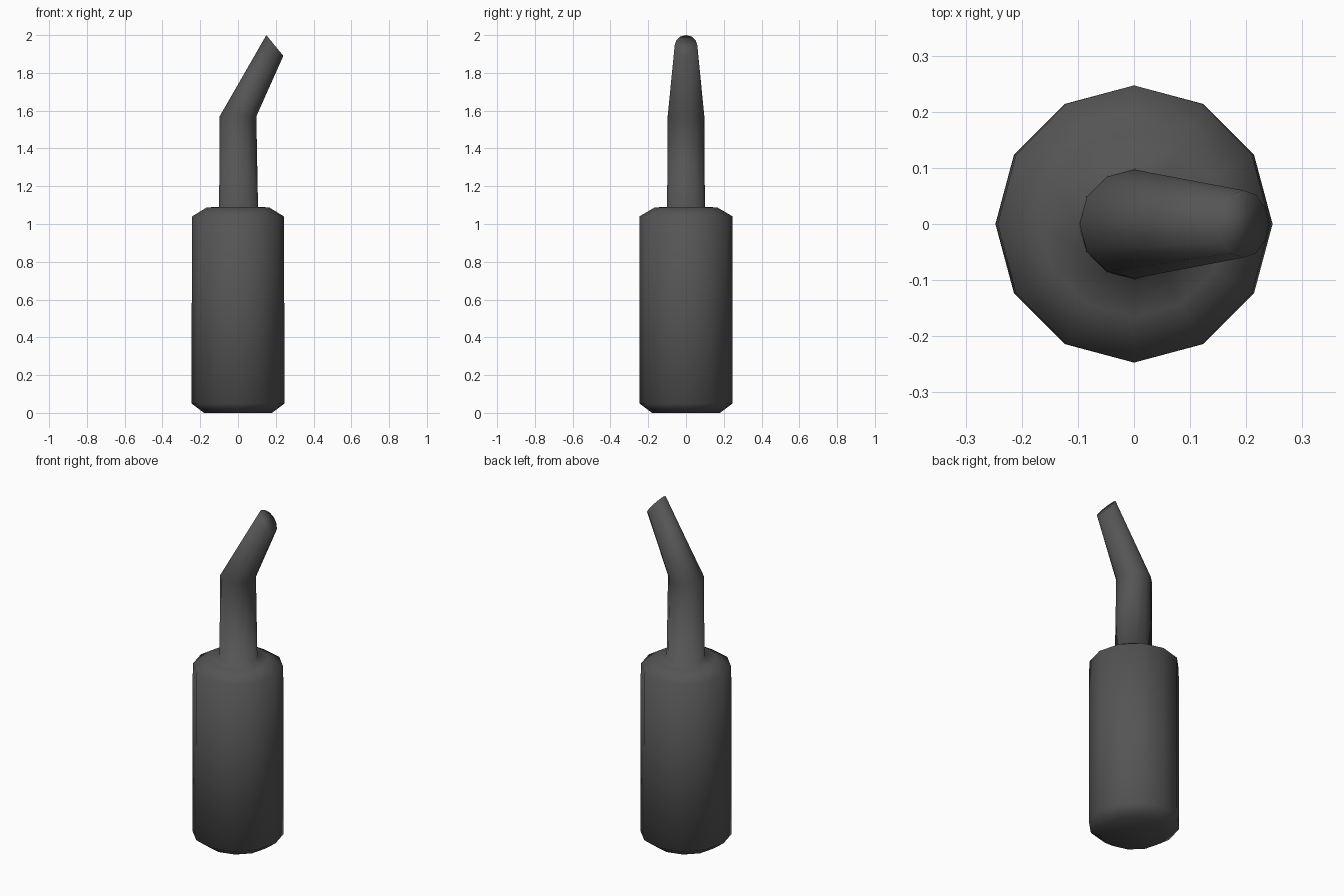
import bpy, bmesh, math
from mathutils import Vector

if "Cube" in bpy.data.objects:
    bpy.data.objects.remove(bpy.data.objects["Cube"])

SIDES = 12

grey = bpy.data.materials.new("dark_grey")
grey.diffuse_color = (0.09, 0.09, 0.09, 1)
grey.use_nodes = True
grey.node_tree.nodes["Principled BSDF"].inputs["Base Color"].default_value = grey.diffuse_color


def ring(bm, centre, rx, ry, tilt=0.0):
    """Elliptical ring; tilt turns it about the y axis (x edge drops)."""
    verts = []
    for i in range(SIDES):
        a = 2 * math.pi * i / SIDES
        u = rx * math.cos(a)
        verts.append(bm.verts.new(Vector(centre) + Vector(
            (u * math.cos(tilt), ry * math.sin(a), -u * math.sin(tilt)))))
    return verts


def loft(name, sections):
    bm = bmesh.new()
    rings = [ring(bm, *s) for s in sections]
    for a, b in zip(rings, rings[1:]):
        for i in range(SIDES):
            j = (i + 1) % SIDES
            bm.faces.new((a[i], a[j], b[j], b[i]))
    bm.faces.new(rings[0][::-1])
    bm.faces.new(rings[-1])
    bmesh.ops.recalc_face_normals(bm, faces=bm.faces[:])
    for f in bm.faces:
        f.smooth = True
    me = bpy.data.meshes.new(name)
    bm.to_mesh(me)
    bm.free()
    ob = bpy.data.objects.new(name, me)
    me.materials.append(grey)
    bpy.context.collection.objects.link(ob)
    return ob


# Bottle: chamfered body, straight neck, bent nozzle with slanted tip
loft("bottle_with_bent_nozzle", [
    ((0, 0, 0), 0.18, 0.18),
    ((0, 0, 0.05), 0.247, 0.247),
    ((0, 0, 1.04), 0.243, 0.247),
    ((0, 0, 1.088), 0.165, 0.165),
    ((0.003, 0, 1.09), 0.103, 0.1),
    ((0, 0, 1.57), 0.097, 0.097),
    ((0.195, 0, 1.945), 0.071, 0.06, math.atan2(0.11, 0.09)),
])
